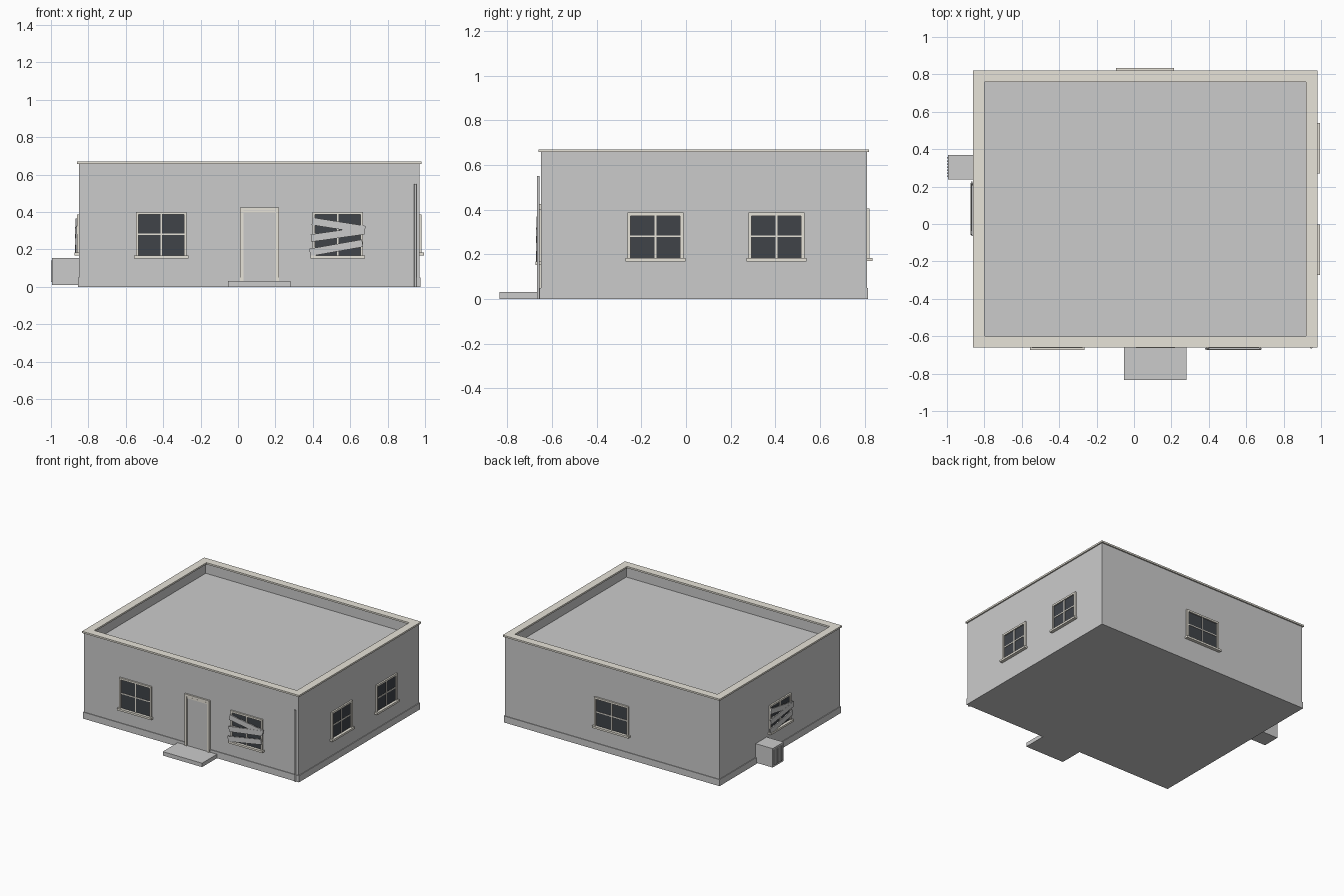
import bpy, bmesh
from math import radians
from mathutils import Matrix, Vector

if "Cube" in bpy.data.objects:
    bpy.data.objects.remove(bpy.data.objects["Cube"])


def material(name, rgb):
    m = bpy.data.materials.new(name)
    m.diffuse_color = (*rgb, 1)
    m.use_nodes = True
    m.node_tree.nodes["Principled BSDF"].inputs["Base Color"].default_value = m.diffuse_color
    return m


TRIM = material("trim", (0.80, 0.77, 0.69))
GLASS = material("dark_glass", (0.05, 0.056, 0.066))
METAL = material("unit_metal", (0.62, 0.62, 0.64))

# Outer wall planes
X0, X1, Y0, Y1 = -0.85, 0.97, -0.65, 0.81
TOP, ROOF = 0.66, 0.575


def finish(name, bm, mat=None, matrix=Matrix()):
    me = bpy.data.meshes.new(name)
    bmesh.ops.recalc_face_normals(bm, faces=bm.faces)
    bm.to_mesh(me)
    bm.free()
    ob = bpy.data.objects.new(name, me)
    ob.matrix_world = matrix
    bpy.context.collection.objects.link(ob)
    if mat:
        me.materials.append(mat)
    return ob


def add_box(bm, lo, hi, rot=Matrix()):
    lo, hi = Vector(lo), Vector(hi)
    m = Matrix.Translation((lo + hi) / 2) @ rot @ Matrix.Diagonal((*(hi - lo), 1))
    return bmesh.ops.create_cube(bm, size=1, matrix=m)["verts"]


def boxes(name, parts, mat=None, matrix=Matrix()):
    bm = bmesh.new()
    for p in parts:
        add_box(bm, *p)
    return finish(name, bm, mat, matrix)


def wall_frame(side, along):
    # Local x runs along the wall, local -y points outward
    pos, deg = {"front": ((along, Y0, 0), 0), "right": ((X1, along, 0), 90),
                "back": ((along, Y1, 0), 180), "left": ((X0, along, 0), -90)}[side]
    return Matrix.Translation(pos) @ Matrix.Rotation(radians(deg), 4, 'Z')


def window(side, along, w, z0, z1, boarded=False):
    m = wall_frame(side, along)
    h, b, zm = w / 2, 0.014, (z0 + z1) / 2
    tag = f"{side}_window"
    boxes(tag + "_glass", [((-h + 0.005, -0.003, z0), (h - 0.005, 0.01, z1 - 0.005))], GLASS, m)
    boxes(tag + "_casing", [
        ((-h, -0.012, z0), (-h + b, 0.01, z1)),
        ((h - b, -0.012, z0), (h, 0.01, z1)),
        ((-h + b, -0.012, z1 - b), (h - b, 0.01, z1))], TRIM, m)
    boxes(tag + "_mullions", [
        ((-0.004, -0.007, z0), (0.004, 0.005, z1 - b)),
        ((-h + b, -0.0065, zm - 0.004), (h - b, 0.005, zm + 0.004))], TRIM, m)
    boxes(tag + "_sill", [((-h - 0.01, -0.024, z0 - 0.008), (h + 0.01, 0.005, z0 + 0.007))], TRIM, m)
    if boarded:
        # Crooked planks nailed across the opening
        t = z1 - z0
        planks = []
        for i, (x, f, deg) in enumerate([(0.005, 0.70, 9), (0.0, 0.50, -8), (-0.008, 0.20, -10)]):
            y, z = -0.016 - 0.001 * i, z0 + f * t
            half = h + 0.008
            planks.append(((x - half, y - 0.004, z - 0.02), (x + half, y + 0.004, z + 0.02),
                           Matrix.Rotation(radians(deg), 4, 'Y')))
        boxes(tag + "_boards", planks, None, m)


# Building body with a sunken flat roof behind a parapet
bm = bmesh.new()
add_box(bm, (X0, Y0, 0), (X1, Y1, TOP))
bm.normal_update()
top = max(bm.faces, key=lambda f: f.calc_center_median().z)
bmesh.ops.inset_region(bm, faces=[top], thickness=0.042)
sunk = bmesh.ops.extrude_discrete_faces(bm, faces=[top])["faces"][0]
bmesh.ops.translate(bm, verts=sunk.verts, vec=(0, 0, ROOF - TOP))
finish("building_body", bm)


def ring(name, o, inner, z0, z1, mat=None):
    # Rectangular band around the walls: o outside, inner inside the wall plane
    a, b, c, d = X0 - o, X1 + o, Y0 - o, Y1 + o
    t = o + inner
    bm = bmesh.new()
    outer = [(a, c), (b, c), (b, d), (a, d)]
    inn = [(a + t, c + t), (b - t, c + t), (b - t, d - t), (a + t, d - t)]
    v = [[bm.verts.new((x, y, z)) for x, y in loop]
         for loop, z in ((outer, z0), (outer, z1), (inn, z1), (inn, z0))]
    for k in range(4):
        for i in range(4):
            j, n = (i + 1) % 4, (k + 1) % 4
            bm.faces.new((v[k][i], v[k][j], v[n][j], v[n][i]))
    finish(name, bm, mat)


# Parapet coping and base plinth
ring("parapet_coping", 0.01, 0.05, 0.657, 0.67, TRIM)
ring("base_plinth", 0.005, 0.01, 0.0, 0.05)

# Windows
window("front", -0.41, 0.27, 0.16, 0.40)
window("front", 0.533, 0.27, 0.16, 0.40, True)
for y in (-0.137, 0.405):
    window("right", y, 0.25, 0.176, 0.386)
window("back", 0.06, 0.29, 0.177, 0.404)
window("left", 0.08, 0.258, 0.176, 0.386, True)

# Door, its casing and the entrance step
door = wall_frame("front", 0.115)
boxes("door_panel", [((-0.088, -0.006, 0.03), (0.088, 0.01, 0.41))], None, door)
boxes("door_casing", [
    ((-0.105, -0.013, 0.03), (-0.086, 0.01, 0.425)),
    ((0.086, -0.013, 0.03), (0.105, 0.01, 0.425)),
    ((-0.086, -0.013, 0.408), (0.086, 0.01, 0.425))], TRIM, door)
boxes("door_head_strip", [((-0.086, -0.010, 0.394), (0.086, 0.0, 0.406))], TRIM, door)
boxes("entrance_step", [((-0.053, -0.835, 0), (0.28, Y0 + 0.01, 0.03))])

# Drainpipe at the front right corner
bm = bmesh.new()
bmesh.ops.create_cone(bm, cap_ends=True, segments=12, radius1=0.006, radius2=0.006, depth=0.55,
                      matrix=Matrix.Translation((0.948, -0.661, 0.275)))
finish("drainpipe", bm)

# Cooling unit on the left wall with a slatted face
boxes("cooling_unit_case", [((-0.994, 0.237, 0.01), (X0 + 0.01, 0.37, 0.155))], METAL)
boxes("cooling_unit_slats", [((-1.0, 0.25 + 0.0165 * i, 0.025), (-0.99, 0.258 + 0.0165 * i, 0.14))
                             for i in range(7)], METAL)
